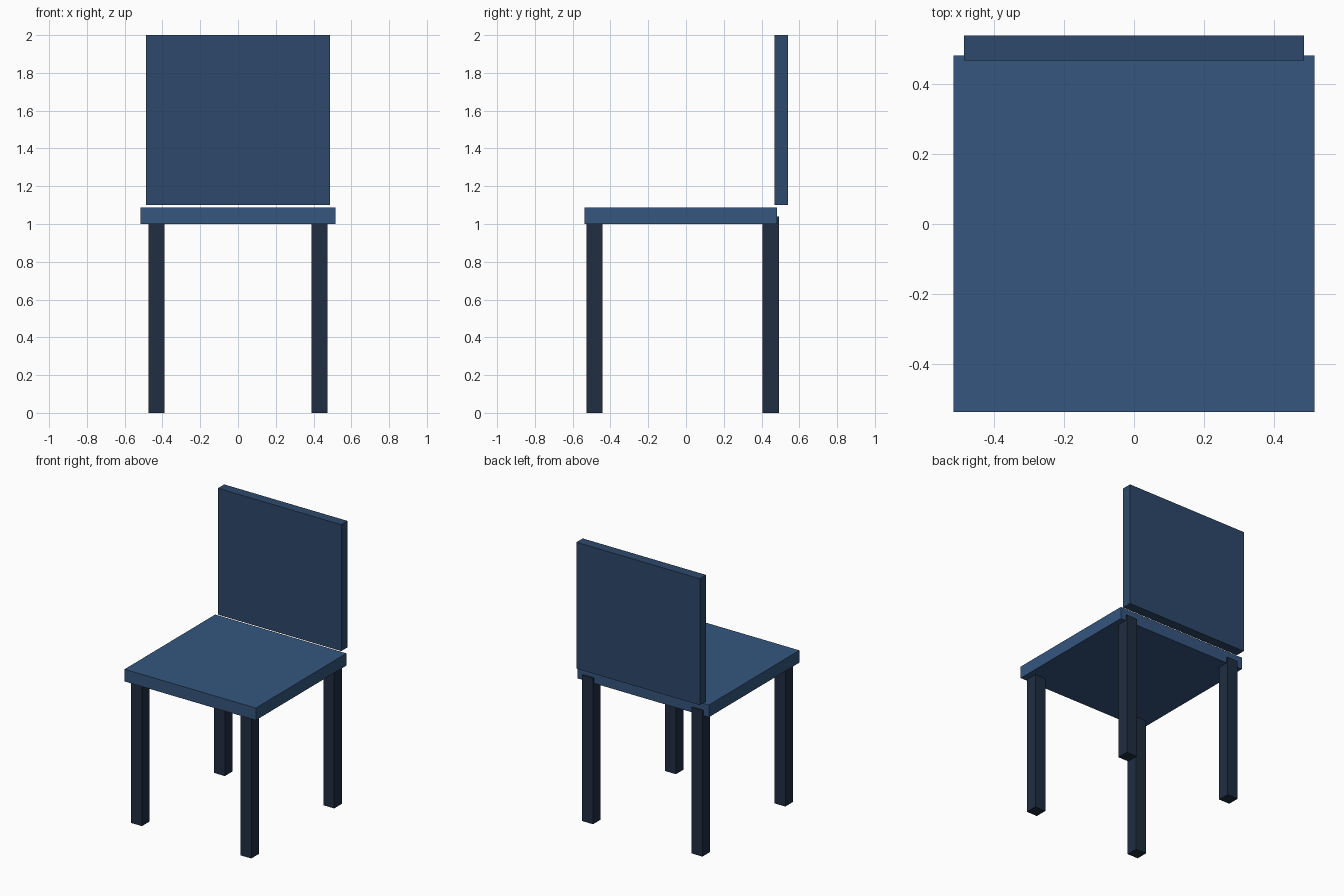
import bpy

if "Cube" in bpy.data.objects:
    bpy.data.objects.remove(bpy.data.objects["Cube"])


def material(name, rgb):
    mat = bpy.data.materials.new(name)
    mat.diffuse_color = (*rgb, 1.0)
    mat.use_nodes = True
    mat.node_tree.nodes["Principled BSDF"].inputs["Base Color"].default_value = mat.diffuse_color
    return mat


def box(name, lo, hi, mat):
    """Axis-aligned box between two opposite corners."""
    centre = [(a + b) / 2 for a, b in zip(lo, hi)]
    bpy.ops.mesh.primitive_cube_add(size=1, location=centre)
    obj = bpy.context.object
    obj.name = name
    obj.scale = [b - a for a, b in zip(lo, hi)]
    bpy.ops.object.transform_apply(location=False, rotation=False, scale=True)
    obj.data.materials.append(mat)
    return obj


seat_blue = material("seat_blue", (0.035, 0.092, 0.21))
back_blue = material("back_blue", (0.027, 0.066, 0.145))
leg_navy = material("leg_navy", (0.014, 0.027, 0.053))

# Seat slab
box("seat", (-0.517, -0.538, 1.0), (0.517, 0.482, 1.087), seat_blue)

# Backrest panel, floating just above the seat
box("backrest", (-0.486, 0.468, 1.1), (0.486, 0.539, 2.0), back_blue)

# Four legs reaching up into the seat; the rear pair stands slightly proud of it
LEG = 0.086
for row, y in (("front", -0.527), ("back", 0.406)):
    for side, x in (("left", -0.474), ("right", 0.474 - LEG)):
        box(f"{row}_{side}_leg", (x, y, 0.0), (x + LEG, y + LEG, 1.04), leg_navy)
